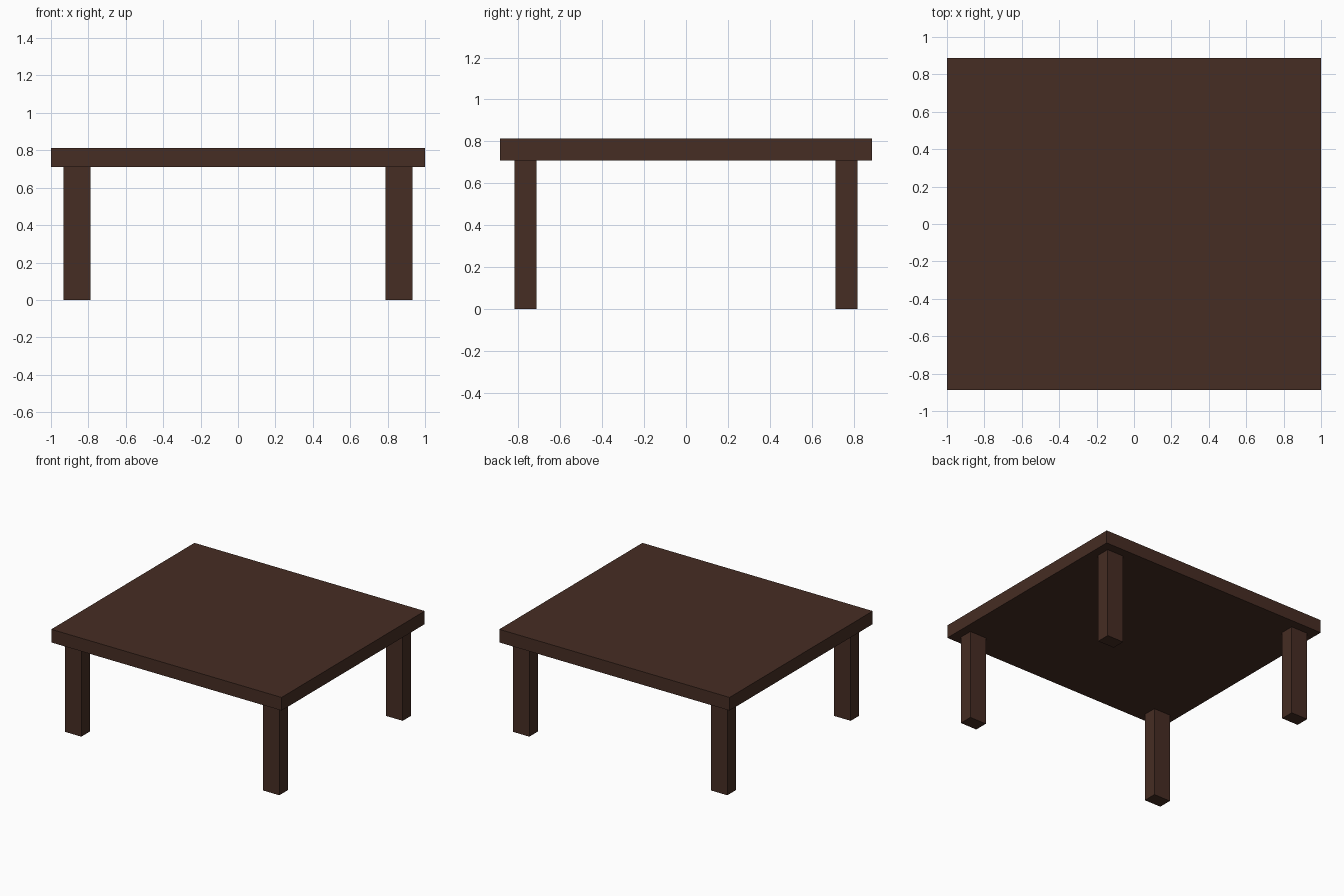
import bpy

if "Cube" in bpy.data.objects:
    bpy.data.objects.remove(bpy.data.objects["Cube"])

wood = bpy.data.materials.new("dark_brown_wood")
wood.diffuse_color = (0.061, 0.026, 0.017, 1)
wood.use_nodes = True
wood.node_tree.nodes["Principled BSDF"].inputs["Base Color"].default_value = wood.diffuse_color


def box(name, center, size):
    bpy.ops.mesh.primitive_cube_add(size=1, location=center)
    ob = bpy.context.object
    ob.name = name
    ob.scale = size
    bpy.ops.object.transform_apply(location=False, rotation=False, scale=True)
    ob.data.materials.append(wood)
    return ob


LEG_H, TOP_H = 0.71, 0.813

# Thick slab top
box("table_top", (0, 0, (LEG_H + TOP_H) / 2), (2.0, 1.776, TOP_H - LEG_H))

# Four legs inset from the corners
for y_name, sy in (("front", -1), ("back", 1)):
    for x_name, sx in (("left", -1), ("right", 1)):
        box(f"{y_name}_{x_name}_leg", (sx * 0.86, sy * 0.765, LEG_H / 2),
            (0.144, 0.106, LEG_H))
